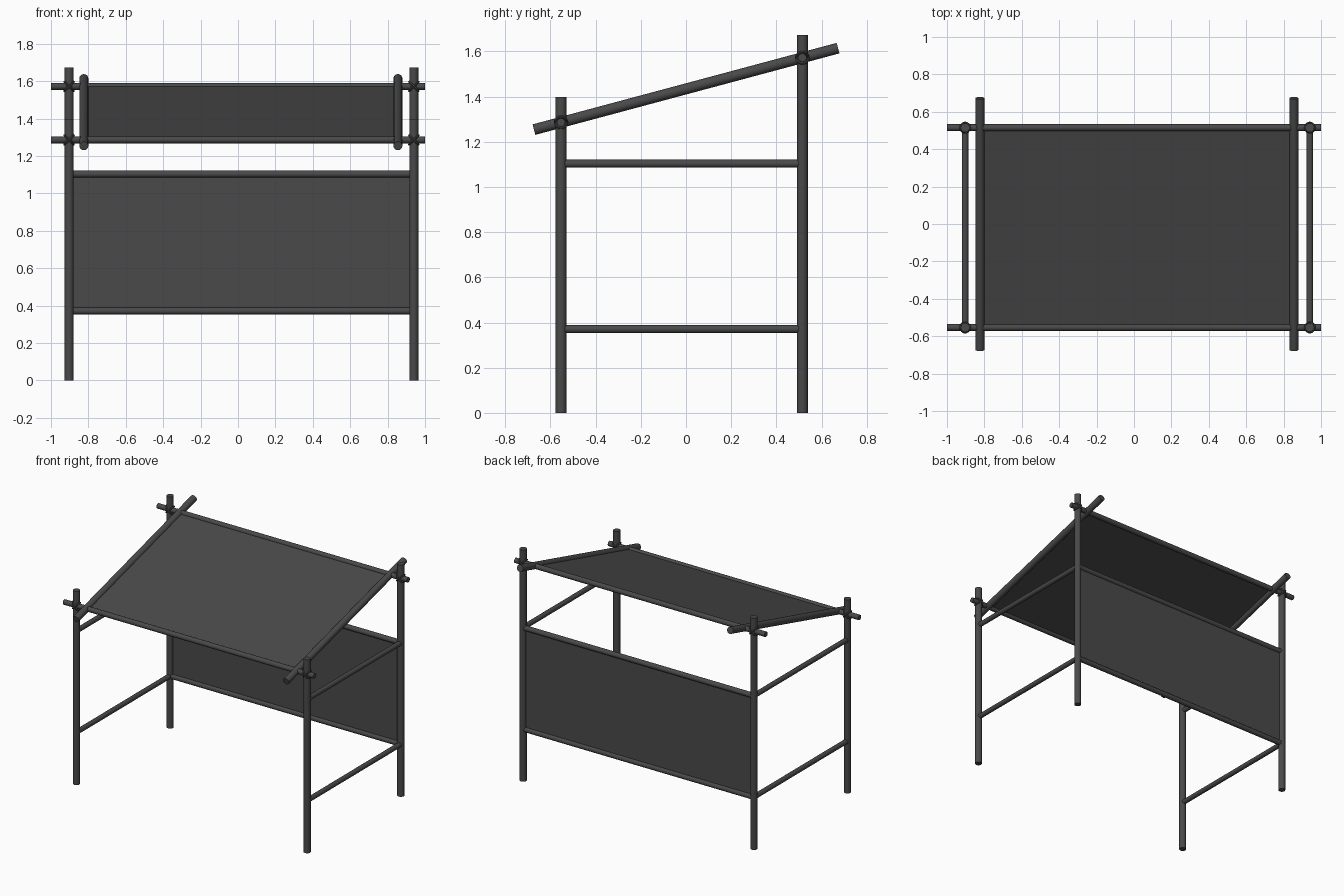
import bpy, bmesh, math
from mathutils import Vector, Matrix

if "Cube" in bpy.data.objects:
    bpy.data.objects.remove(bpy.data.objects["Cube"])

XL, XR = -0.903, 0.94           # post positions
YF, YB = -0.553, 0.515
RL, RR = -0.824, 0.855          # roof pole positions
SLOPE = math.tan(math.radians(15))

# dark grey for everything
DARK = bpy.data.materials.new("dark_grey")
DARK.diffuse_color = (0.067, 0.067, 0.067, 1)
DARK.use_nodes = True
DARK.node_tree.nodes["Principled BSDF"].inputs["Base Color"].default_value = DARK.diffuse_color


def roof_z(y):
    return 1.434 + y * SLOPE


def finish(name, bm):
    me = bpy.data.meshes.new(name)
    bm.to_mesh(me)
    bm.free()
    me.materials.append(DARK)
    ob = bpy.data.objects.new(name, me)
    bpy.context.collection.objects.link(ob)
    return ob


def smooth(ob):
    bpy.ops.object.select_all(action='DESELECT')
    ob.select_set(True)
    bpy.context.view_layer.objects.active = ob
    bpy.ops.object.shade_smooth_by_angle(angle=math.radians(40))


def pole(name, a, b, r):
    a, b = Vector(a), Vector(b)
    d = b - a
    m = Matrix.Translation((a + b) / 2) @ d.to_track_quat('Z', 'Y').to_matrix().to_4x4()
    bm = bmesh.new()
    bmesh.ops.create_cone(bm, cap_ends=True, segments=16, radius1=r, radius2=r,
                          depth=d.length, matrix=m)
    smooth(finish(name, bm))


def panel(name, x0, x1, center, length, tilt):
    bm = bmesh.new()
    m = (Matrix.Translation(center) @ Matrix.Rotation(tilt, 4, 'X')
         @ Matrix.Diagonal((x1 - x0, length, 0.006, 1)))
    bmesh.ops.create_cube(bm, size=1, matrix=m)
    finish(name, bm)


def lashing(name, p):
    # two crossed rope loops around a joint
    for i, ang in enumerate((45, -45)):
        bpy.ops.mesh.primitive_torus_add(major_segments=20, minor_segments=8,
                                         major_radius=1, minor_radius=0.2)
        ob = bpy.context.object
        ob.name = f"{name}_{i + 1}"
        ob.data.materials.append(DARK)
        ob.data.transform(Matrix.Translation(p) @ Matrix.Rotation(math.radians(ang), 4, 'Y')
                          @ Matrix.Diagonal((0.034, 0.027, 0.03, 1)))
        smooth(ob)


# posts, side rails and rope joints
for side, x in (("left", XL), ("right", XR)):
    pole(f"front_post_{side}", (x, YF, 0), (x, YF, 1.398), 0.024)
    pole(f"back_post_{side}", (x, YB, 0), (x, YB, 1.673), 0.024)
    for lvl, z in (("lower", 0.371), ("upper", 1.103)):
        pole(f"{lvl}_side_rail_{side}", (x, YF, z), (x, YB, z), 0.0175)
    for end, y in (("front", YF), ("back", YB)):
        lashing(f"{end}_lashing_{side}", (x, y, roof_z(y)))

# back wall
for lvl, z in (("lower", 0.371), ("upper", 1.103)):
    pole(f"{lvl}_back_rail", (XL, YB, z), (XR, YB, z), 0.0185)
panel("back_panel", XL, XR, ((XL + XR) / 2, YB, 0.737), 0.732, math.pi / 2)

# roof frame and sheet
for end, y in (("front", YF), ("back", YB)):
    pole(f"{end}_roof_beam", (-1, y, roof_z(y)), (1, y, roof_z(y)), 0.0185)
for side, x in (("left", RL), ("right", RR)):
    pole(f"roof_pole_{side}", (x, -0.673, roof_z(-0.673)), (x, 0.673, roof_z(0.673)), 0.024)
ym = (YF + YB) / 2
panel("roof_panel", RL, RR, ((RL + RR) / 2, ym, roof_z(ym)),
      (YB - YF) / math.cos(math.radians(15)), math.radians(15))
